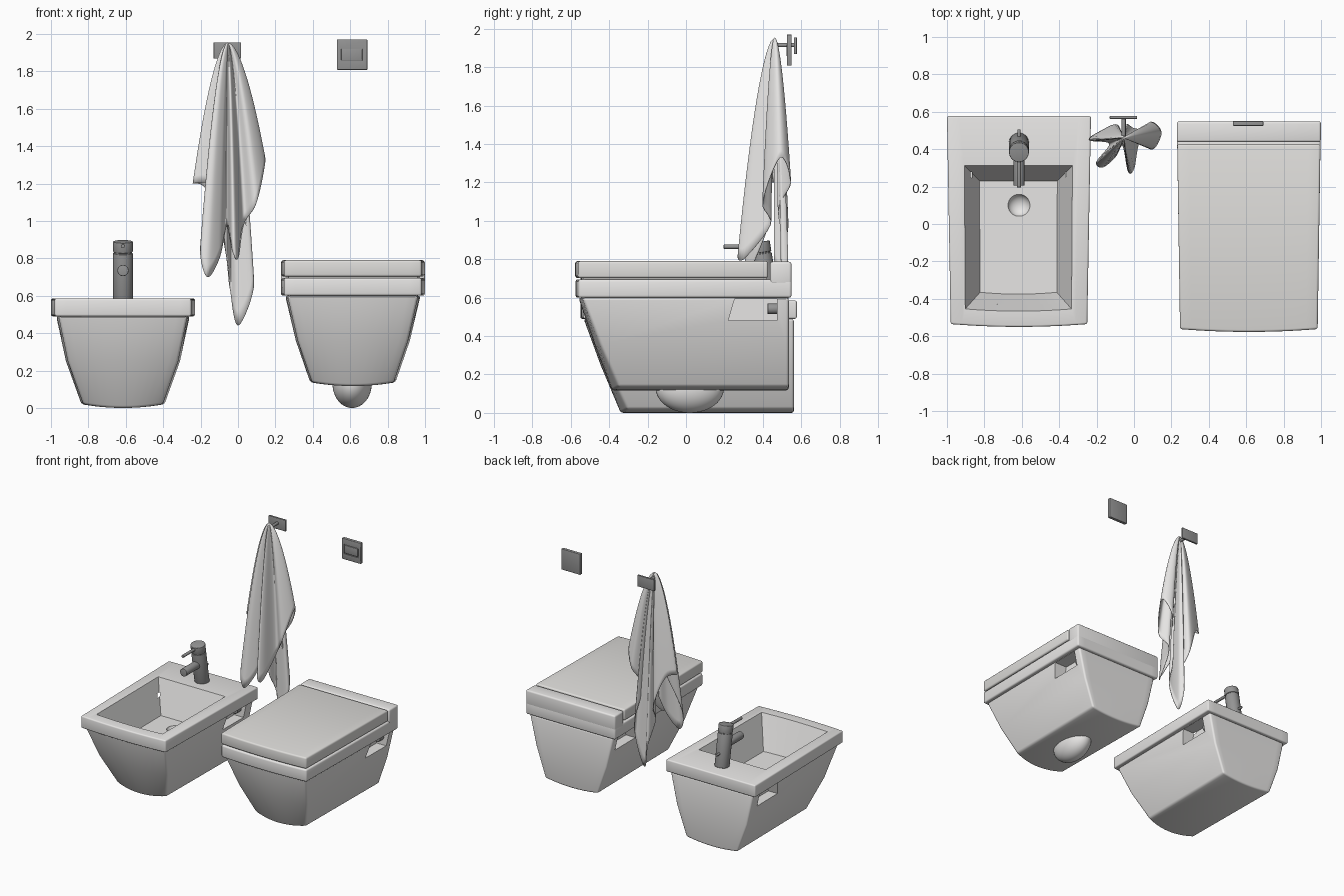
import bpy, bmesh, math
from mathutils import Vector

if "Cube" in bpy.data.objects:
    bpy.data.objects.remove(bpy.data.objects["Cube"])


def material(name, rgb):
    m = bpy.data.materials.new(name)
    m.diffuse_color = (*rgb, 1)
    m.use_nodes = True
    m.node_tree.nodes["Principled BSDF"].inputs["Base Color"].default_value = m.diffuse_color
    return m


CERAMIC = material("white ceramic", (0.80, 0.79, 0.78))
SEAT = material("seat plastic", (0.74, 0.73, 0.71))
METAL = material("brushed metal", (0.30, 0.30, 0.30))
CLOTH = material("towel cloth", (0.82, 0.81, 0.80))


def activate(ob):
    bpy.ops.object.select_all(action='DESELECT')
    ob.select_set(True)
    bpy.context.view_layer.objects.active = ob


def add_mod(ob, kind, **props):
    activate(ob)
    m = ob.modifiers.new("m", kind)
    for k, v in props.items():
        setattr(m, k, v)
    bpy.ops.object.modifier_apply(modifier="m")


def make(name, bm, mat, bevel=0, smooth=35):
    bmesh.ops.recalc_face_normals(bm, faces=bm.faces)
    me = bpy.data.meshes.new(name)
    bm.to_mesh(me)
    bm.free()
    me.materials.append(mat)
    ob = bpy.data.objects.new(name, me)
    bpy.context.collection.objects.link(ob)
    if bevel:
        add_mod(ob, 'BEVEL', width=bevel, segments=3, limit_method='ANGLE', angle_limit=math.radians(35))
    activate(ob)
    bpy.ops.object.shade_smooth_by_angle(angle=math.radians(smooth))
    return ob


def loft(name, cx, levels, mat, bevel=0, n=13):
    """Bow-fronted solid; level = z, back half width, front half width, back y, front y, bow, lift."""
    bm = bmesh.new()
    rings = []
    us = [-1 + 2 * i / (n - 1) for i in range(n)]
    for z, hb, hf, yb, yf, bow, lift in levels:
        front = [bm.verts.new((cx + u * hf, yf + bow * u * u, z + lift * u * u)) for u in us]
        back = [bm.verts.new((cx + u * hb, yb, z + lift * u * u)) for u in us]
        rings.append(front + back[::-1])
    k = 2 * n
    for a, b in zip(rings, rings[1:]):
        for i in range(k):
            bm.faces.new((a[i], a[(i + 1) % k], b[(i + 1) % k], b[i]))
    for r in (rings[0], rings[-1]):
        for i in range(n - 1):
            bm.faces.new((r[i], r[i + 1], r[k - 2 - i], r[k - 1 - i]))
    return make(name, bm, mat, bevel)


def box(name, x0, x1, y0, y1, z0, z1, mat, bevel=0):
    return loft(name, (x0 + x1) / 2, [(z, (x1 - x0) / 2, (x1 - x0) / 2, y1, y0, 0, 0) for z in (z0, z1)],
                mat, bevel, 2)


def rod(name, p, q, r, mat, bevel=0, sides=32):
    p, q = Vector(p), Vector(q)
    bm = bmesh.new()
    bmesh.ops.create_cone(bm, cap_ends=True, segments=sides, radius1=r, radius2=r, depth=(q - p).length)
    rot = (q - p).to_track_quat('Z', 'Y').to_matrix().to_4x4()
    bm.transform(rot)
    bmesh.ops.translate(bm, verts=bm.verts, vec=(p + q) / 2)
    return make(name, bm, mat, bevel)


def ball(name, c, radii, mat):
    bm = bmesh.new()
    bmesh.ops.create_uvsphere(bm, u_segments=40, v_segments=24, radius=1)
    for v in bm.verts:
        v.co = Vector(v.co[i] * radii[i] + c[i] for i in range(3))
    return make(name, bm, mat)


def cut(targets, cutter):
    for t in targets:
        add_mod(t, 'BOOLEAN', operation='DIFFERENCE', object=cutter, solver='EXACT')
    bpy.data.objects.remove(cutter)


def side_pockets(body, cx, label):
    """Fixing pocket with a bolt on each side near the wall."""
    for s, side in ((-1, "left"), (1, "right")):
        bm = bmesh.new()
        prof = [(0.22, 0.48), (0.474, 0.48), (0.474, 0.592), (0.253, 0.592)]
        a = [bm.verts.new((cx + s * 0.25, y, z)) for y, z in prof]
        b = [bm.verts.new((cx + s * 0.5, y, z)) for y, z in prof]
        if label == "bidet":
            for v in a + b:
                v.co.z -= 0.108
        bm.faces.new(a)
        bm.faces.new(b)
        for i in range(4):
            j = (i + 1) % 4
            bm.faces.new((a[i], a[j], b[j], b[i]))
        cut([body], make("pocket_cutter", bm, CERAMIC))
        z = 0.542 if label == "toilet" else 0.434
        rod(f"{label}_bolt_{side}", (cx + s * 0.285, 0.425, z), (cx + s * 0.285, 0.48, z), 0.028, METAL, 0.003, 12)


# Bidet: tapered body, rim, basin and drain
BX = -0.615
bidet = loft("bidet_body", BX, [(0.0, 0.222, 0.212, 0.562, -0.34, 0.035, 0.02),
                                (0.25, 0.305, 0.295, 0.562, -0.445, 0.03, 0),
                                (0.49, 0.357, 0.345, 0.562, -0.533, 0.02, 0)], CERAMIC, 0.014)
rim = loft("bidet_rim", BX, [(0.49, 0.385, 0.365, 0.577, -0.55, 0.015, 0),
                             (0.585, 0.385, 0.365, 0.577, -0.55, 0.015, 0)], CERAMIC, 0.01)
side_pockets(bidet, BX, "bidet")
cut([bidet, rim], loft("basin_cutter", BX - 0.003, [(0.335, 0.208, 0.205, 0.23, -0.375, 0.01, 0),
                                                   (0.61, 0.297, 0.292, 0.32, -0.475, 0.012, 0)], CERAMIC))
cut([bidet], ball("drain_cutter", (BX, 0.10, 0.345), (0.06, 0.06, 0.05), CERAMIC))
for ob in (bidet, rim):
    activate(ob)
    bpy.ops.object.shade_smooth_by_angle(angle=math.radians(35))

# Tap: leaning column, cap, spout, lever and pull rod
base, top = Vector((BX, 0.435, 0.58)), Vector((BX, 0.383, 0.89))
rod("tap_column", base, base.lerp(top, 0.80), 0.053, METAL, 0.003)
rod("tap_neck", base.lerp(top, 0.78), base.lerp(top, 0.84), 0.048, METAL)
rod("tap_cap", base.lerp(top, 0.82), top, 0.053, METAL, 0.004)
rod("tap_spout", (BX, 0.41, 0.735), (BX, 0.205, 0.735), 0.03, METAL, 0.004)
rod("tap_lever", (BX, 0.39, 0.865), (BX, 0.196, 0.865), 0.011, METAL, 0.002, 16)
rod("tap_pull_rod", (BX, 0.42, 0.69), (BX, 0.505, 0.69), 0.009, METAL, 0.002, 16)

# Toilet: tapered body, rim, hinge block, lid and trap
TX = 0.614
toilet = loft("toilet_body", TX, [(0.117, 0.228, 0.218, 0.535, -0.385, 0.035, 0.02),
                                  (0.36, 0.305, 0.295, 0.535, -0.478, 0.03, 0),
                                  (0.60, 0.362, 0.35, 0.535, -0.56, 0.02, 0)], CERAMIC, 0.014)
side_pockets(toilet, TX, "toilet")
activate(toilet)
bpy.ops.object.shade_smooth_by_angle(angle=math.radians(35))
loft("toilet_rim", TX, [(0.60, 0.385, 0.368, 0.549, -0.575, 0.015, 0),
                        (0.695, 0.385, 0.368, 0.549, -0.575, 0.015, 0)], CERAMIC, 0.012)
box("hinge_block", TX - 0.385, TX + 0.385, 0.438, 0.549, 0.67, 0.787, CERAMIC, 0.012)
loft("lid_spacer", TX, [(0.68, 0.36, 0.345, 0.42, -0.55, 0.015, 0),
                        (0.72, 0.36, 0.345, 0.42, -0.55, 0.015, 0)], SEAT)
loft("toilet_lid", TX, [(0.702, 0.383, 0.368, 0.427, -0.577, 0.015, 0),
                        (0.79, 0.383, 0.368, 0.427, -0.577, 0.015, 0)], SEAT, 0.012)
ball("toilet_trap", (TX - 0.004, 0.02, 0.13), (0.105, 0.178, 0.13), CERAMIC)

# Flush plate with a raised button inside a recess
plate = box("flush_plate", 0.528, 0.692, 0.525, 0.55, 1.808, 1.97, METAL, 0.004)
cut([plate], box("button_cutter", 0.546, 0.671, 0.5, 0.532, 1.852, 1.926, METAL))
box("flush_button", 0.552, 0.665, 0.524, 0.54, 1.858, 1.92, METAL, 0.002)

# Towel hook
box("hook_plate", -0.13, 0.016, 0.562, 0.577, 1.868, 1.955, METAL, 0.002)
rod("hook_peg", (-0.055, 0.465, 1.915), (-0.055, 0.57, 1.915), 0.011, METAL, 0.002, 20)

# Towel: folds run from the peg down to a wavy hem
HEM = [(.145, .49, 1.33), (.10, .40, 1.10), (.03, .44, .98), (0, .30, .80), (-.03, .28, .84),
       (-.06, .42, .97), (-.10, .36, .80), (-.165, .305, .70), (-.20, .33, .86), (-.13, .43, 1.17),
       (-.24, .45, 1.20), (-.17, .50, 1.17), (-.09, .53, .95), (-.06, .46, .80), (-.04, .53, .62),
       (0, .51, .44), (.08, .50, .62), (.07, .53, .80), (.04, .48, 1.05), (.09, .545, 1.20)]
hem = [Vector(p) for p in HEM]
loop = []
for i in range(len(hem)):
    a, b, c, d = (hem[(i + j) % len(hem)] for j in (-1, 0, 1, 2))
    for s in range(6):
        t = s / 6
        loop.append(b + (c - a) * t / 2 + (2 * a - 5 * b + 4 * c - d) * t * t / 2
                    + (3 * b - a - 3 * c + d) * t ** 3 / 2)
apex = Vector((-0.055, 0.462, 1.953))
bm = bmesh.new()
tip = bm.verts.new(apex)
rows = []
for k in range(1, 25):
    t = (k / 24) ** 1.3
    f = t ** 0.58
    rows.append([bm.verts.new((apex.x + (p.x - apex.x) * f, apex.y + (p.y - apex.y) * f,
                               apex.z + (p.z - apex.z) * t)) for p in loop])
m = len(loop)
for i in range(m):
    j = (i + 1) % m
    bm.faces.new((tip, rows[0][i], rows[0][j]))
    for a, b in zip(rows, rows[1:]):
        bm.faces.new((a[i], b[i], b[j], a[j]))
towel = make("towel", bm, CLOTH, 0, 80)
add_mod(towel, 'SOLIDIFY', thickness=0.005, offset=0)
